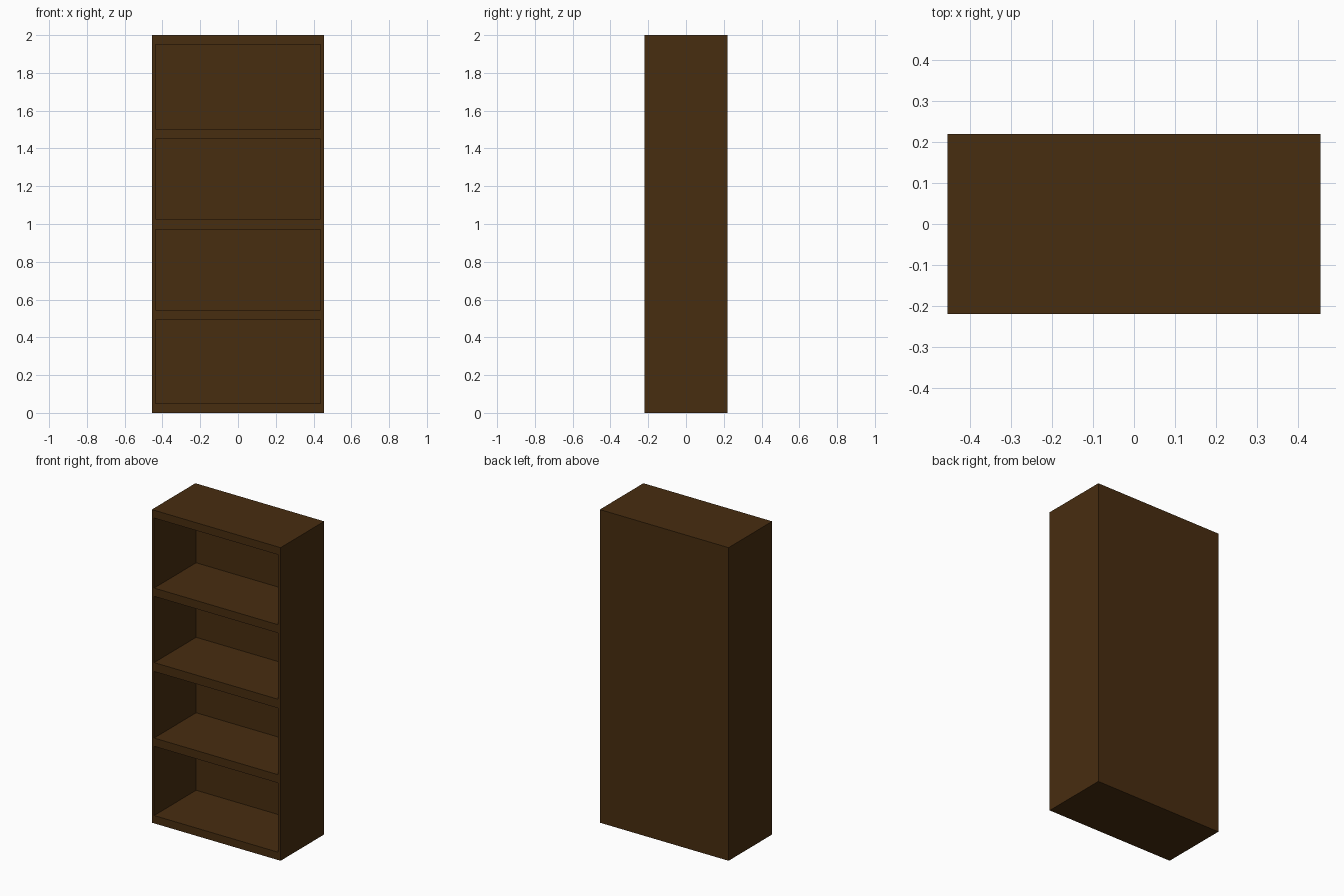
import bpy

if "Cube" in bpy.data.objects:
    bpy.data.objects.remove(bpy.data.objects["Cube"])

W, D, H = 0.91, 0.44, 2.0      # outer size
T = 0.017                      # side and back panel thickness
CAP = 0.05                     # top and bottom board thickness

wood = bpy.data.materials.new("dark_brown_wood")
wood.diffuse_color = (0.064, 0.026, 0.005, 1)
wood.use_nodes = True
wood.node_tree.nodes["Principled BSDF"].inputs["Base Color"].default_value = wood.diffuse_color


def board(name, x0, x1, y0, y1, z0, z1):
    """Axis-aligned board given by its extents."""
    bpy.ops.mesh.primitive_cube_add(size=1)
    ob = bpy.context.object
    ob.name = name
    size = (x1 - x0, y1 - y0, z1 - z0)
    centre = ((x0 + x1) / 2, (y0 + y1) / 2, (z0 + z1) / 2)
    for v in ob.data.vertices:
        v.co = [c * s + m for c, s, m in zip(v.co, size, centre)]
    ob.data.materials.append(wood)
    return ob


hw, hd = W / 2, D / 2
# side panels, full height
board("left_side", -hw, -hw + T, -hd, hd, 0, H)
board("right_side", hw - T, hw, -hd, hd, 0, H)
# top and bottom boards between the sides
board("bottom_board", -hw + T, hw - T, -hd, hd, 0, CAP)
board("top_board", -hw + T, hw - T, -hd, hd, H - CAP, H)
# back panel
board("back_panel", -hw + T, hw - T, hd - T, hd, CAP, H - CAP)
# three shelves, flush with the front
for i, (z0, z1) in enumerate([(0.492, 0.545), (0.97, 1.027), (1.45, 1.503)]):
    board(f"shelf_{i + 1}", -hw + T, hw - T, -hd, hd - T, z0, z1)
